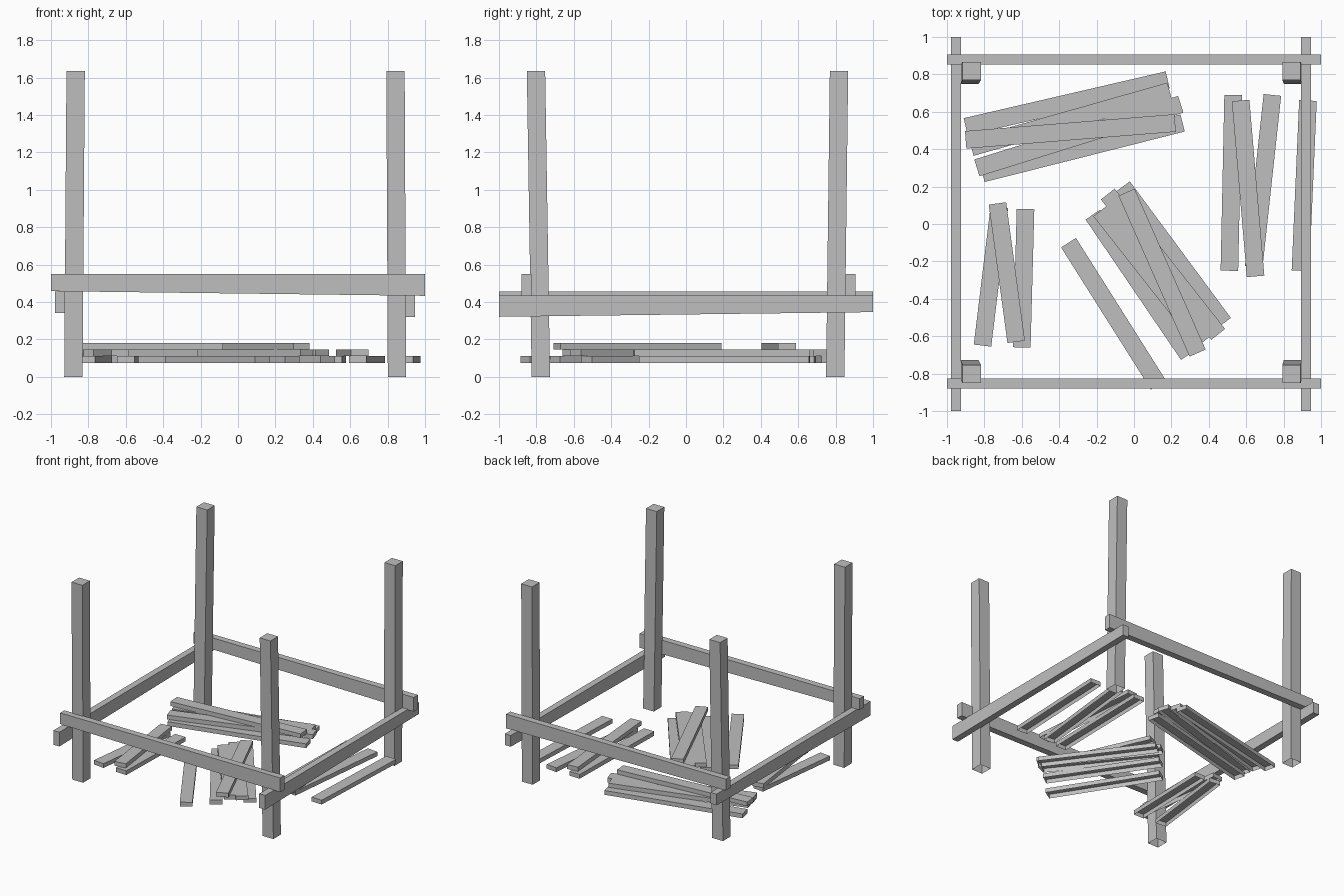
import bpy
import bmesh
from mathutils import Vector

if "Cube" in bpy.data.objects:
    bpy.data.objects.remove(bpy.data.objects["Cube"])

GREY = (0.52, 0.52, 0.52, 1)
timber = bpy.data.materials.new("grey_timber")
timber.use_nodes = True
timber.diffuse_color = GREY
timber.node_tree.nodes["Principled BSDF"].inputs["Base Color"].default_value = GREY


def block(name, place, open_bottom=False):
    """Make a six-sided block; place maps each corner's signs to a position."""
    bm = bmesh.new()
    bmesh.ops.create_cube(bm, size=2)
    if open_bottom:
        under = [f for f in bm.faces if f.normal.z < -0.9]
        bmesh.ops.delete(bm, geom=under, context="FACES_ONLY")
    for v in bm.verts:
        v.co = place(*v.co)
    mesh = bpy.data.meshes.new(name)
    bm.to_mesh(mesh)
    bm.free()
    mesh.materials.append(timber)
    obj = bpy.data.objects.new(name, mesh)
    bpy.context.collection.objects.link(obj)


# Leaning corner posts, open underneath
POST_TOP = 1.635


def post(name, foot, head):
    def place(sx, sy, sz):
        x, y = head if sz > 0 else foot
        return Vector((x + sx * 0.049, y + sy * 0.049, POST_TOP if sz > 0 else 0))
    block(name, place, open_bottom=True)


for side, foot_x, head_x in (("right", -0.88, -0.868), ("left", 0.85, 0.842)):
    for end, foot_y, head_y in (("front", -0.776, -0.802), ("back", 0.798, 0.818)):
        post(f"{end}_{side}_post", (foot_x, foot_y), (head_x, head_y))


# Tapered rails: level top edge, one end deeper than the other
def rail(name, offset, top, along_x):
    def place(sx, sy, sz):
        depth = 0.117 if sx > 0 else 0.092
        z = top if sz > 0 else top - depth
        across = offset + sy * 0.027
        return Vector((sx, across, z)) if along_x else Vector((across, -sx, z))
    block(name, place)


rail("front_rail", -0.853, 0.55, True)
rail("back_rail", 0.88, 0.55, True)
rail("right_rail", -0.951, 0.457, False)
rail("left_rail", 0.92, 0.438, False)


# Loose planks, open underneath, stacked in layers
LAYER = 0.035
HALF_WIDTH = 0.047


def plank(name, layer, x1, y1, x2, y2):
    start, end = Vector((x1, y1, 0)), Vector((x2, y2, 0))
    across = (end - start).normalized().cross(Vector((0, 0, 1))) * HALF_WIDTH
    base = 0.075 + layer * LAYER

    def place(sx, sy, sz):
        point = (end if sx > 0 else start) - across * sy
        point.z = base + (LAYER if sz > 0 else 0)
        return point
    block(name, place, open_bottom=True)


PILES = {
    "back_pile": [
        (0, -.9, .52, .18, .77), (0, -.81, .27, .26, .54),
        (1, -.87, .41, .19, .71), (1, -.84, .3, .25, .64),
        (2, -.9, .45, .22, .54)],
    "middle_pile": [
        (0, -.22, .05, .29, -.7), (0, -.06, .2, .48, -.53),
        (1, -.18, .07, .37, -.63), (1, -.14, .16, .45, -.59),
        (2, -.04, .17, .34, -.69), (0, -.35, -.1, .13, -.86)],
    "right_pile": [
        (0, -.72, .09, -.81, -.65), (0, -.58, .08, -.6, -.66),
        (1, -.73, .11, -.63, -.63)],
    "left_pile": [
        (0, .53, .69, .51, -.25), (0, .74, .69, .64, -.23),
        (1, .57, .66, .65, -.28), (0, .93, .66, .89, -.25)],
}
for pile, planks in PILES.items():
    for number, spec in enumerate(planks, 1):
        plank(f"{pile}_plank_{number}", *spec)

# Outward normals on every block
for obj in bpy.context.collection.objects:
    if obj.type == "MESH" and timber.name in obj.data.materials:
        bm = bmesh.new()
        bm.from_mesh(obj.data)
        bmesh.ops.recalc_face_normals(bm, faces=bm.faces)
        bm.to_mesh(obj.data)
        bm.free()
